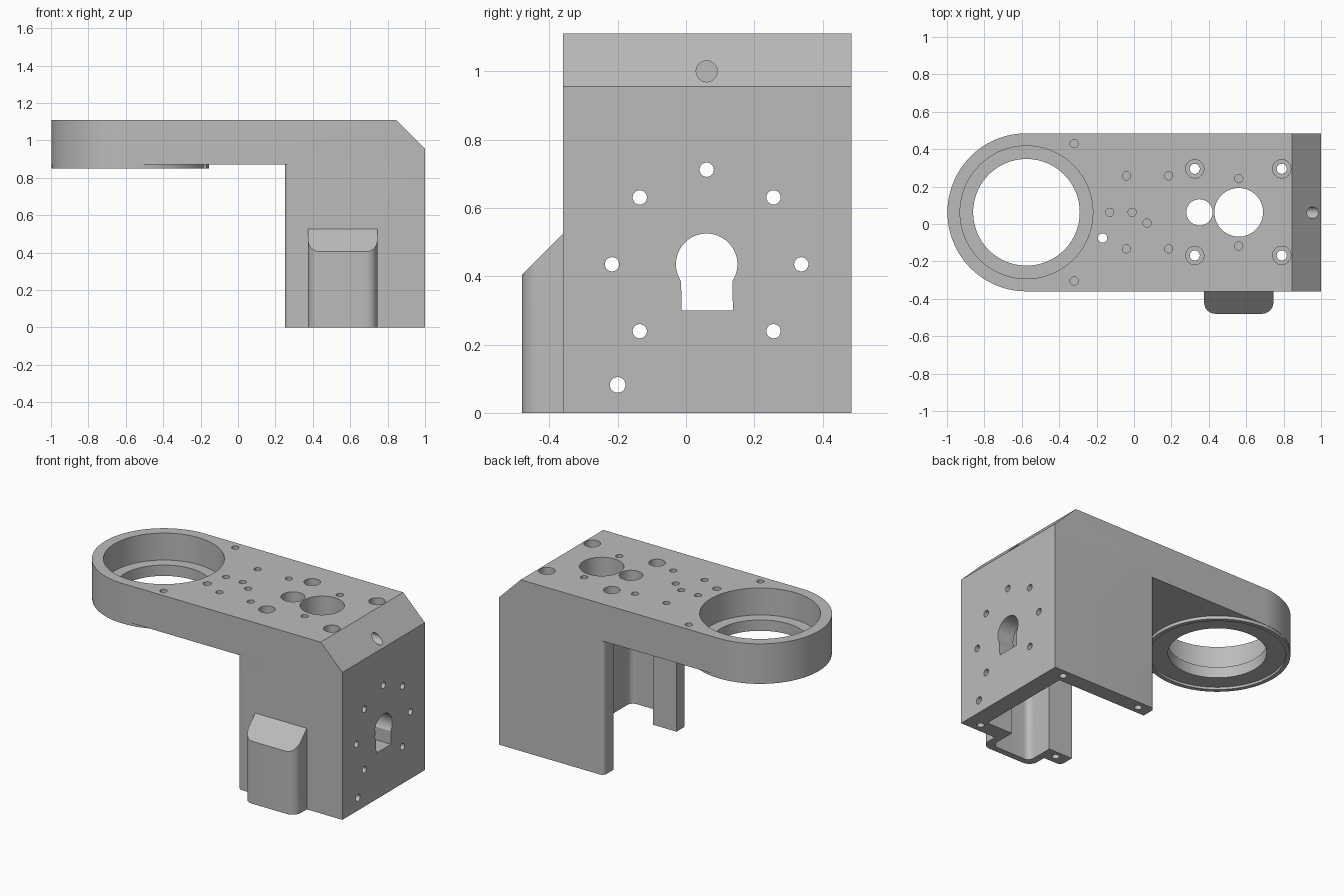
import bpy, bmesh, math

if "Cube" in bpy.data.objects:
    bpy.data.objects.remove(bpy.data.objects["Cube"], do_unlink=True)

CY = 0.0625               # centre line of the bracket
Y0, Y1 = -0.36, 0.485     # front and back faces
AXES = {"Z": lambda u, v, w: (u, v, w),
        "X": lambda u, v, w: (w, u, v)}

grey = bpy.data.materials.new("plain_grey")
grey.use_nodes = True
grey.diffuse_color = (0.5, 0.5, 0.5, 1)
grey.node_tree.nodes["Principled BSDF"].inputs["Base Color"].default_value = (0.5, 0.5, 0.5, 1)


def prism(name, pts, lo, hi, axis="Z"):
    """Extrude a closed 2D profile along an axis."""
    bm = bmesh.new()
    put = AXES[axis]
    a = [bm.verts.new(put(u, v, lo)) for u, v in pts]
    b = [bm.verts.new(put(u, v, hi)) for u, v in pts]
    bm.faces.new(a)
    bm.faces.new(b)
    for i in range(len(a)):
        j = (i + 1) % len(a)
        bm.faces.new((a[i], a[j], b[j], b[i]))
    bmesh.ops.recalc_face_normals(bm, faces=bm.faces)
    mesh = bpy.data.meshes.new(name)
    bm.to_mesh(mesh)
    bm.free()
    mesh.materials.append(grey)
    ob = bpy.data.objects.new(name, mesh)
    bpy.context.collection.objects.link(ob)
    return ob


def arc(cx, cy, r, start, end, n):
    steps = [math.radians(start + (end - start) * i / n) for i in range(n + 1)]
    return [(cx + r * math.cos(t), cy + r * math.sin(t)) for t in steps]


def circle(cx, cy, r, n=24):
    return arc(cx, cy, r, 0, 360, n)[:-1]


def rect(x0, x1, y0, y1):
    return [(x0, y0), (x1, y0), (x1, y1), (x0, y1)]


def rounded_front(x0, x1, y0, y1, r):
    """Rectangle with its two low-y corners rounded."""
    return (arc(x0 + r, y0 + r, r, 180, 270, 8) + arc(x1 - r, y0 + r, r, 270, 360, 8)
            + [(x1, y1), (x0, y1)])


def combine(target, other, operation):
    mod = target.modifiers.new("combine", "BOOLEAN")
    mod.operation = operation
    mod.solver = "EXACT"
    mod.object = other
    bpy.context.view_layer.objects.active = target
    bpy.ops.object.modifier_apply(modifier=mod.name)
    bpy.data.objects.remove(other, do_unlink=True)


def cut(pts, lo, hi, axis="Z"):
    combine(body, prism("cutter", pts, lo, hi, axis), "DIFFERENCE")


def sloped_box(name, x0, x1, y, r, back, bottom, top):
    """Rounded box whose top slopes down towards the front."""
    ob = prism(name, rounded_front(x0, x1, y, back, r), bottom, 0.7)
    slope = [(0, bottom - 0.1), (0, top), (Y0, top), (Y0 - 0.24, top - 0.24),
             (Y0 - 0.24, bottom - 0.1)]
    combine(ob, prism("slope", slope, 0, 1.2, "X"), "INTERSECT")
    return ob


# Arm with a round end
RX, RR = -0.575, 0.425
arm = arc(RX, CY, (Y1 - Y0) / 2, 90, 270, 48) + [(1, Y0), (1, Y1)]
body = prism("motor_bracket", arm, 0.87, 1.11)

# Leg with rounded free edges
R = 0.03
leg = (arc(0.25 + R, Y1 - R, R, 90, 180, 8) + arc(0.25 + R, Y0 + R, R, 180, 270, 8)
       + [(1, Y0), (1, Y1)])
combine(body, prism("leg", leg, 0, 0.95), "UNION")

# Lower lip of the ring
combine(body, prism("ring_lip", circle(RX, CY, RR - 0.004, 96), 0.85, 0.96), "UNION")

# Cable housing on the front, then the motor bay and the housing's hollow
combine(body, sloped_box("cable_housing", 0.375, 0.745, -0.48, 0.06, -0.3, 0, 0.525), "UNION")
cut(rect(0.1, 0.885, -0.26, 0.385), -0.1, 0.87)
combine(body, sloped_box("housing_hollow", 0.42, 0.70, -0.44, 0.04, -0.2, -0.1, 0.48),
        "DIFFERENCE")

# Sloped corner at the top right
corner = prism("corner", [(-1, 0.955), (1, 0.955), (1, 1.3), (-1, 1.3)], 0.5, 1.5, "X")
for v in corner.data.vertices:
    if v.co.x < 1:
        v.co.x = 0.845 if v.co.z > 1.2 else 1.0
        v.co.z = 1.11 if v.co.z > 1.2 else 0.955
    elif v.co.z > 1.2:
        v.co.x = 1.345
        v.co.z = 1.61
    else:
        v.co.x = 1.5
        v.co.z = 1.455
combine(body, corner, "DIFFERENCE")

# Ring seat, opening and shallow recess underneath
cut(circle(RX, CY, 0.355, 96), 0.935, 1.3)
cut(circle(RX, CY, 0.285, 96), 0.7, 1.3)
cut(circle(RX, CY, 0.395, 96), 0.7, 0.865)

# Shaft openings
cut(circle(0.56, CY, 0.13, 64), 0.7, 1.3)
cut(circle(0.35, CY, 0.07, 40), 0.7, 1.3)

# Motor screws with counterbores
for x in (0.325, 0.79):
    for y in (-0.168, 0.295):
        cut(circle(x, y, 0.049), 0.99, 1.3)
        cut(circle(x, y, 0.027), 0.7, 1.3)

# Small blind holes in the top, and one through hole
blind = [(-0.13, CY), (-0.01, CY), (0.07, 0.005)]
for dy in (-1, 1):
    blind += [(-0.32, CY + dy * 0.367), (-0.04, CY + dy * 0.195),
              (0.185, CY + dy * 0.195), (0.56, CY + dy * 0.18)]
for x, y in blind:
    cut(circle(x, y, 0.022, 20), 0.98, 1.3)
cut(circle(-0.168, -0.075, 0.025, 20), 0.7, 1.3)

# Side wall: keyhole, bolt circle and corner hole
half = 0.075
ang = math.degrees(math.asin(half / 0.09))
keyhole = arc(CY - 0.002, 0.435, 0.09, ang - 90, 270 - ang, 40)
keyhole += [(CY - half, 0.30), (CY + half, 0.30)]
cut(keyhole, 0.8, 1.2, "X")
for deg in range(-45, 226, 45):
    t = math.radians(deg)
    cut(circle(CY - 0.002 + 0.277 * math.cos(t), 0.435 + 0.277 * math.sin(t), 0.021, 20),
        0.8, 1.2, "X")
cut(circle(-0.2, 0.082, 0.023, 20), 0.8, 1.2, "X")
cut(circle(CY - 0.002, 1.0, 0.031), 0.78, 1.2, "X")

# Cover screw holes in the underside of the walls
for x in (0.335, 0.9):
    for y in (-0.305, 0.435):
        cut(circle(x, y, 0.022, 20), -0.1, 0.15)

# Smooth curved walls, sharp edges
bpy.ops.object.select_all(action="DESELECT")
body.select_set(True)
bpy.context.view_layer.objects.active = body
bpy.ops.object.shade_smooth_by_angle(angle=math.radians(30))
